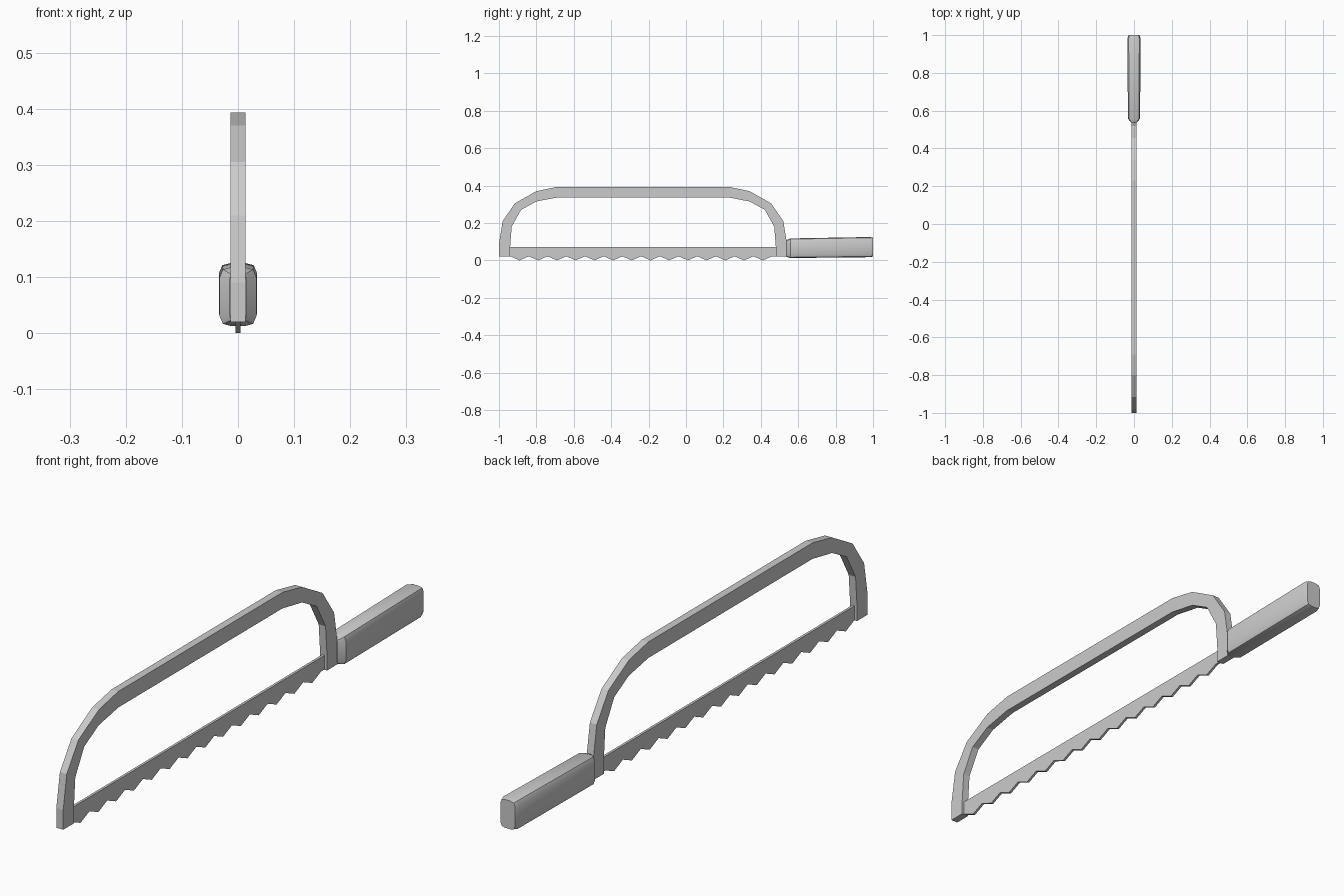
import bpy, bmesh

if "Cube" in bpy.data.objects:
    bpy.data.objects.remove(bpy.data.objects["Cube"])


def make_object(name, bm):
    bmesh.ops.recalc_face_normals(bm, faces=bm.faces)
    mesh = bpy.data.meshes.new(name)
    bm.to_mesh(mesh)
    bm.free()
    obj = bpy.data.objects.new(name, mesh)
    bpy.context.collection.objects.link(obj)
    return obj


def loft(bm, rings, closed, caps):
    """Skin a list of rings; closed joins the last ring to the first."""
    vs = [[bm.verts.new(p) for p in r] for r in rings]
    n = len(vs[0])
    pairs = list(zip(vs, vs[1:])) + ([(vs[-1], vs[0])] if closed else [])
    for a, b in pairs:
        for i in range(n):
            j = (i + 1) % n
            bm.faces.new((a[i], a[j], b[j], b[i]))
    if caps:
        bm.faces.new(vs[0])
        bm.faces.new(vs[-1])


# Bow frame: half profile (outer and inner y, z), mirrored about its middle
MID, HW = -0.23, 0.0135
half = [((-1.0, 0.02), (-0.94, 0.02)), ((-1.0, 0.09), (-0.94, 0.075)),
        ((-0.98, 0.21), (-0.932, 0.18)), ((-0.915, 0.305), (-0.882, 0.27)),
        ((-0.80, 0.37), (-0.80, 0.315)), ((-0.69, 0.393), (-0.69, 0.336))]
flip = [tuple((2 * MID - y, z) for y, z in pair) for pair in reversed(half)]
rings = [[(-HW, *o), (HW, *o), (HW, *i), (-HW, *i)] for o, i in half + flip]
bm = bmesh.new()
loft(bm, rings, False, True)
make_object("bow_frame", bm)

# Blade with a zigzag row of teeth
TEETH, PITCH, BW = 14, 0.1, 0.0045
edge = []
for k in range(TEETH):
    y = -0.94 + k * PITCH
    edge += [(y, 0.022), (y + PITCH / 2, 0.0)]
edge += [(-0.94 + TEETH * PITCH, 0.022), (0.485, 0.022)]
bm = bmesh.new()
loft(bm, [[(-BW, y, 0.072), (BW, y, 0.072), (BW, y, z), (-BW, y, z)]
          for y, z in edge], False, True)
make_object("blade", bm)

# Handle: rounded section lofted along y, narrowing at both ends
quarter = [(0.034, 0.036), (0.028, 0.050), (0.013, 0.054)]
section = (quarter + [(-x, z) for x, z in reversed(quarter)]
           + [(-x, -z) for x, z in quarter]
           + [(x, -z) for x, z in reversed(quarter)])
stations = [(0.537, 0.45, 0.82, 0.064), (0.558, 0.96, 0.97, 0.065),
            (0.985, 1.0, 1.0, 0.071), (1.0, 0.86, 0.93, 0.071)]
bm = bmesh.new()
loft(bm, [[(x * sx, y, c + z * sz) for x, z in section]
          for y, sx, sz, c in stations], False, True)
handle = make_object("handle", bm)
bpy.context.view_layer.objects.active = handle
handle.select_set(True)
bpy.ops.object.shade_smooth_by_angle(angle=0.6)
